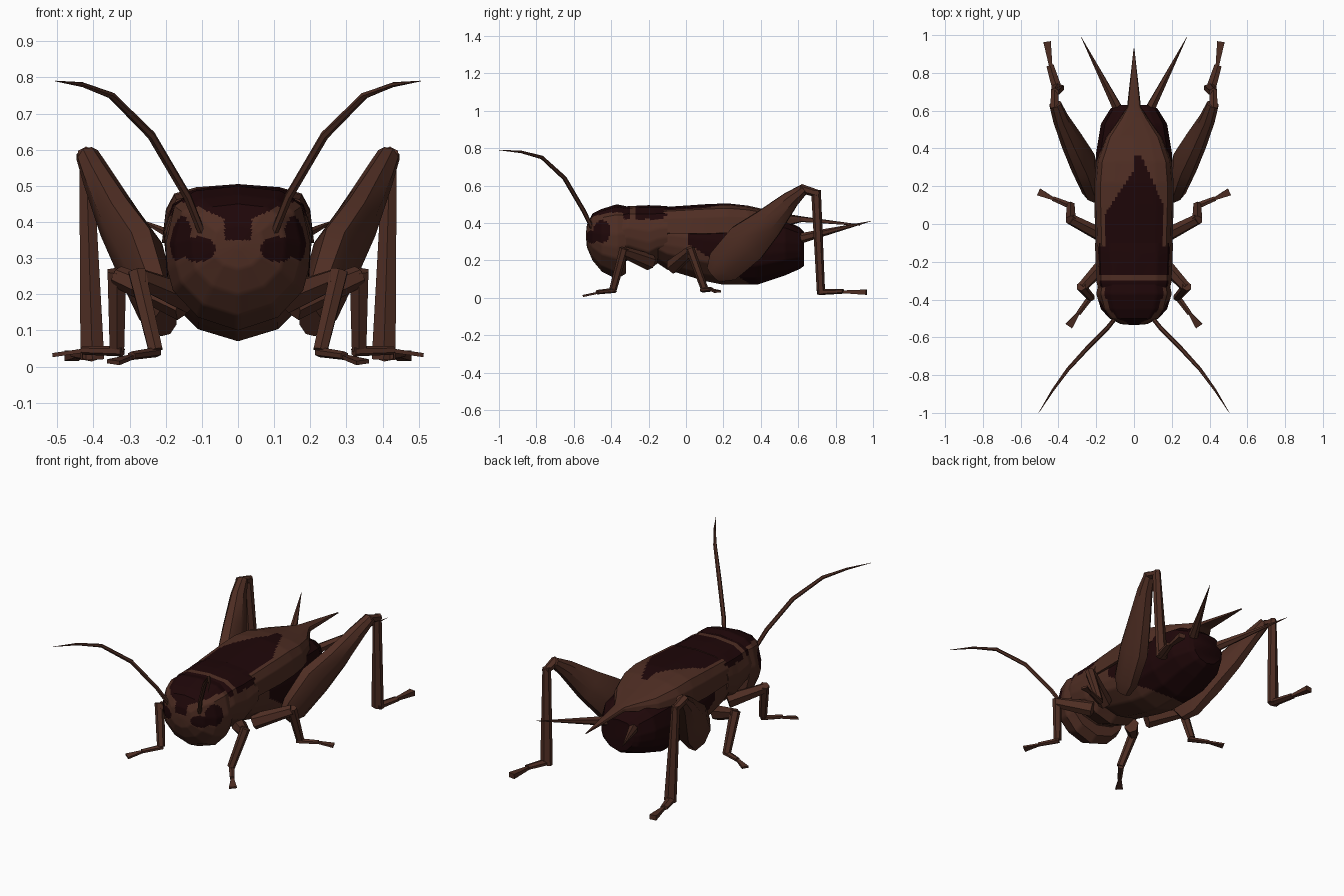
import bpy, bmesh, math
from mathutils import Vector

if "Cube" in bpy.data.objects:
    bpy.data.objects.remove(bpy.data.objects["Cube"], do_unlink=True)


def material(name, colour):
    m = bpy.data.materials.new(name)
    m.use_nodes = True
    m.diffuse_color = colour
    m.node_tree.nodes["Principled BSDF"].inputs["Base Color"].default_value = colour
    return m


BROWN = material("chestnut brown", (0.078, 0.027, 0.017, 1))
DARK = material("dark maroon", (0.013, 0.002, 0.0025, 1))
parts = []


def skin(name, rings, is_dark=None):
    """Join a list of equal rings into a capped solid, coloured by a rule."""
    bm = bmesh.new()
    loops = [[bm.verts.new(p) for p in ring] for ring in rings]
    n = len(loops[0])
    for a, b in zip(loops, loops[1:]):
        for i in range(n):
            j = (i + 1) % n
            bm.faces.new((a[i], a[j], b[j], b[i]))
    bm.faces.new(loops[0])
    bm.faces.new(loops[-1])
    bmesh.ops.recalc_face_normals(bm, faces=bm.faces)
    if is_dark:
        for f in bm.faces:
            f.material_index = int(is_dark(*f.calc_center_median()))
    mesh = bpy.data.meshes.new(name)
    bm.to_mesh(mesh)
    bm.free()
    mesh.materials.append(BROWN)
    mesh.materials.append(DARK)
    ob = bpy.data.objects.new(name, mesh)
    bpy.context.collection.objects.link(ob)
    parts.append(ob)


def mix(a, b, t):
    return tuple(p + (q - p) * t for p, q in zip(a, b))


def refine(points, step, closed=False):
    out = []
    pairs = list(zip(points, points[1:] + points[:1]))
    for a, b in pairs if closed else pairs[:-1]:
        k = max(1, math.ceil(math.dist(a, b) / step))
        out += [mix(a, b, i / k) for i in range(k)]
    return out if closed else out + [points[-1]]


def section(half):
    """Mirror a half outline and split it finely for the markings."""
    return refine(half + [(-x, z) for x, z in half[-2:0:-1]], .07, True)


TRUNK = section([(0, 1), (.6, .93), (.88, .72), (1, .2), (.98, -.15), (.9, -.45),
                 (.55, -.82), (0, -1)])
COVER = section([(0, 1), (.55, .9), (.84, .7), (.95, .2), (1, -.8), (0, -1)])


def body(name, outline, stations, is_dark):
    """Stations are (y, bottom, top, half width)."""
    rings = [[(x * w, y, (lo + hi) / 2 + z * (hi - lo) / 2) for x, z in outline]
             for y, lo, hi, w in refine(stations, .012)]
    skin(name, rings, is_dark)


# Marking rules
def head_dark(x, y, z):
    x = abs(x)
    eye = x > .125 and math.hypot((y + .45) / .045, (z - .355) / .06) < 1
    cheek = y < -.46 and math.hypot((x - .11) / .047, (z - .325) / .035) < 1
    crown = z > .35 and x < .037 + 2.4 * max(0, z - .41)
    return eye or cheek or crown


def pronotum_dark(x, y, z):
    return z > .42 and not -.305 < y < -.275


def wing_dark(x, y, z):
    left = -.15 + .65 * max(0, min(y, .3) - .06)
    right = .155 - .45 * max(0, y - .1)
    return z > .43 and y < .36 and left < x < right


def abdomen_dark(x, y, z):
    return y > .01 and z > .29 - .65 * (y - .01)


# Head, pronotum, abdomen and folded wings running out to a rear spike
body("head", TRUNK, [(-.535, .325, .345, .01), (-.53, .27, .39, .07), (-.5, .2, .45, .13),
                     (-.45, .14, .475, .175), (-.37, .1, .5, .2), (-.32, .13, .49, .19)], head_dark)
body("pronotum", TRUNK, [(-.36, .18, .48, .185), (-.31, .2, .49, .198), (-.2, .15, .495, .203),
                         (-.15, .185, .493, .205), (-.1, .2, .49, .206)], pronotum_dark)
body("abdomen", TRUNK, [(-.16, .19, .46, .19), (-.1, .15, .46, .195), (.1, .09, .46, .2),
                        (.2, .07, .45, .2), (.38, .07, .44, .2), (.53, .12, .415, .175),
                        (.61, .155, .375, .125), (.63, .17, .355, .095)], abdomen_dark)
body("wings", COVER, [(-.12, .33, .485, .203), (.1, .325, .5, .21), (.22, .33, .505, .21),
                      (.33, .34, .493, .2), (.46, .36, .464, .15), (.56, .39, .445, .075),
                      (.62, .405, .435, .037), (.93, .385, .392, .002)], wing_dark)


def limb(name, points, sides=6):
    """Tapered tube through (x, y, z, side radius, up radius), made for both sides."""
    for label, sign in (("left_", 1), ("right_", -1)):
        centres = [Vector((sign * p[0], p[1], p[2])) for p in points]
        chord = (centres[-1] - centres[0]).normalized()
        ref = Vector((1, 0, 0)) if abs(chord.x) < .75 else Vector((0, 1, 0))
        rings = []
        for i, c in enumerate(centres):
            d = (centres[min(i + 1, len(centres) - 1)] - centres[max(i - 1, 0)]).normalized()
            s = (ref - d * ref.dot(d)).normalized()
            u = d.cross(s)
            rs, ru = points[i][3:]
            angles = [math.tau * (k + .5) / sides for k in range(sides)]
            rings.append([c + s * rs * math.cos(a) + u * ru * math.sin(a) for a in angles])
        skin(label + name, rings)


# Antennae and rear feelers
limb("antenna", [(.1, -.5, .37, .011, .011), (.14, -.55, .47, .012, .012),
                 (.24, -.65, .64, .012, .012), (.35, -.77, .75, .01, .01),
                 (.43, -.88, .78, .007, .007), (.505, -1, .79, .001, .001)])
limb("cercus", [(.07, .58, .31, .03, .03), (.28, .99, .41, .001, .001)])

# Jumping hind legs
limb("hind_femur", [(.2, .15, .125, .035, .055), (.225, .2, .17, .055, .105),
                    (.27, .325, .295, .068, .122), (.33, .44, .4, .058, .09),
                    (.39, .56, .525, .042, .05), (.417, .635, .585, .033, .028)], 8)
limb("hind_knee", [(.42, .61, .585, .026, .025), (.42, .71, .555, .022, .02)])
limb("hind_tibia", [(.42, .695, .575, .022, .026), (.403, .722, .02, .038, .022)])
limb("hind_tarsus", [(.405, .71, .03, .03, .016), (.445, .84, .035, .022, .013)])
limb("hind_foot", [(.44, .83, .032, .012, .01), (.46, .965, .03, .028, .02)], 4)

# Middle legs
limb("middle_femur", [(.15, -.07, .17, .04, .045), (.335, .025, .25, .03, .03)])
limb("middle_tibia", [(.335, .02, .265, .03, .025), (.335, .1, .045, .023, .02)])
limb("middle_tarsus", [(.32, .09, .042, .02, .014), (.43, .135, .045, .014, .012)])
limb("middle_foot", [(.42, .13, .045, .009, .008), (.505, .17, .033, .028, .008)], 4)

# Front legs
limb("front_femur", [(.14, -.19, .19, .04, .045), (.275, -.335, .245, .028, .03)])
limb("front_tibia", [(.28, -.33, .265, .027, .025), (.228, -.39, .045, .022, .02)])
limb("front_tarsus", [(.225, -.38, .04, .018, .014), (.295, -.475, .03, .014, .012)])
limb("front_foot", [(.29, -.465, .028, .009, .008), (.345, -.54, .012, .03, .008)], 4)

# Smooth shading with crisp edges kept
bpy.ops.object.select_all(action="DESELECT")
for ob in parts:
    ob.select_set(True)
bpy.context.view_layer.objects.active = parts[0]
bpy.ops.object.shade_smooth_by_angle(angle=math.radians(35))
